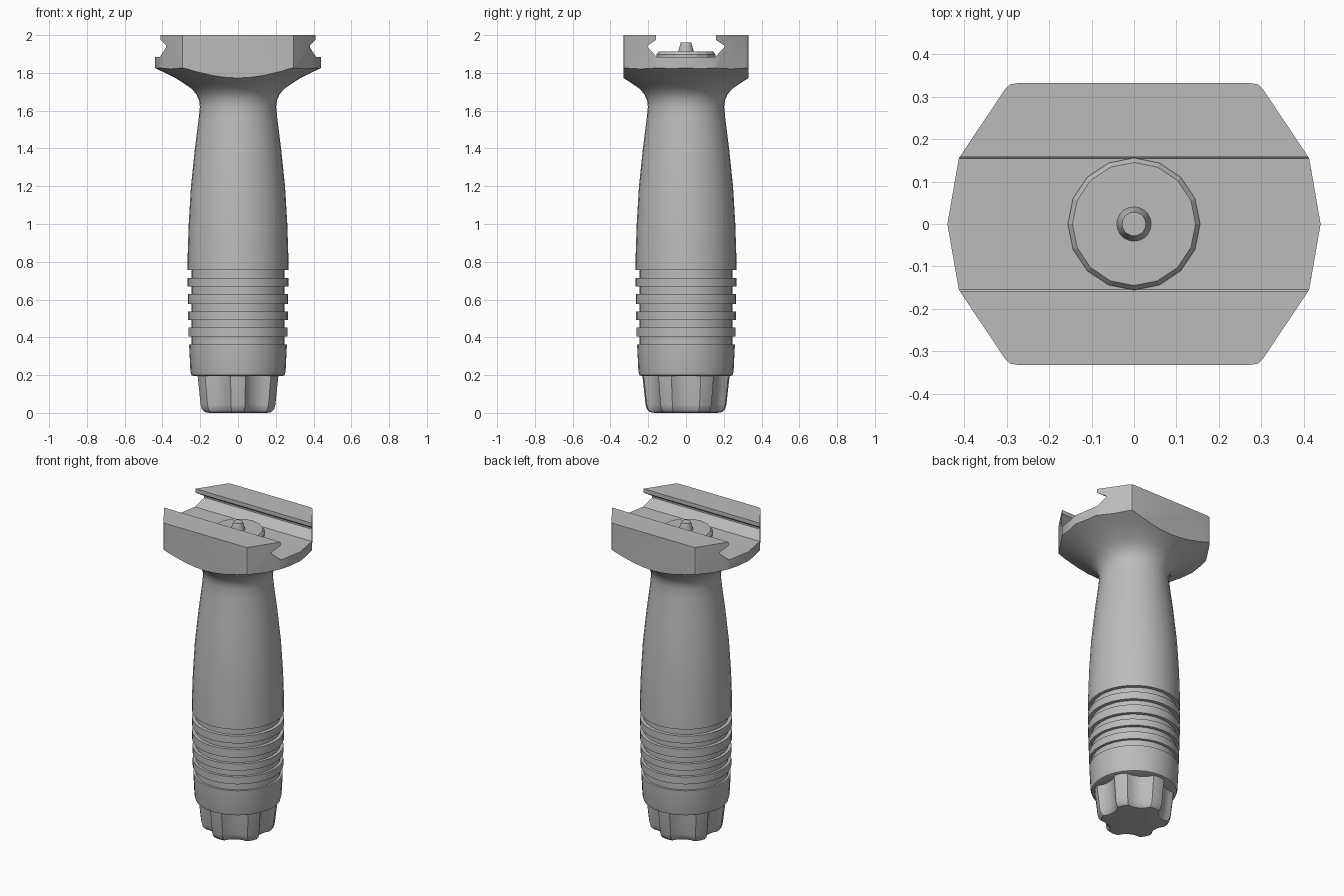
import bpy, bmesh, math

if "Cube" in bpy.data.objects:
    bpy.data.objects.remove(bpy.data.objects["Cube"])

grey = bpy.data.materials.new("grip_grey")
grey.diffuse_color = (0.5, 0.5, 0.5, 1)
grey.use_nodes = True
grey.node_tree.nodes["Principled BSDF"].inputs["Base Color"].default_value = grey.diffuse_color


def finish(name, bm, smooth=True):
    bmesh.ops.recalc_face_normals(bm, faces=bm.faces)
    me = bpy.data.meshes.new(name)
    bm.to_mesh(me)
    bm.free()
    me.materials.append(grey)
    ob = bpy.data.objects.new(name, me)
    bpy.context.collection.objects.link(ob)
    if smooth:
        shade(ob)
    return ob


def shade(ob):
    bpy.ops.object.select_all(action='DESELECT')
    ob.select_set(True)
    bpy.context.view_layer.objects.active = ob
    bpy.ops.object.shade_smooth_by_angle(angle=math.radians(32))


def loft(rings):
    """Skin a stack of closed rings and cap both ends."""
    bm = bmesh.new()
    loops = [[bm.verts.new(p) for p in ring] for ring in rings]
    n = len(loops[0])
    for a, b in zip(loops, loops[1:]):
        for i in range(n):
            j = (i + 1) % n
            bm.faces.new((a[i], a[j], b[j], b[i]))
    bm.faces.new(loops[0])
    bm.faces.new(loops[-1])
    return bm


def lathe(profile, sides):
    return loft([[(r * math.cos(2 * math.pi * i / sides),
                   r * math.sin(2 * math.pi * i / sides), z)
                  for i in range(sides)] for r, z in profile])


def boolean(ob, cutter, op):
    mod = ob.modifiers.new("cut", 'BOOLEAN')
    mod.operation, mod.object, mod.solver = op, cutter, 'EXACT'
    bpy.context.view_layer.objects.active = ob
    bpy.ops.object.modifier_apply(modifier=mod.name)
    bpy.data.objects.remove(cutter)


# Handle profile: base, ring grooves, swelling grip, flared neck
profile = [(0.235, 0.195), (0.247, 0.2), (0.252, 0.22), (0.259, 0.362)]
for lo, hi, r in ((0.405, 0.452, 0.262), (0.493, 0.536, 0.264),
                  (0.577, 0.63, 0.266), (0.668, 0.715, 0.267)):
    profile += [(0.245, profile[-1][1]), (0.245, lo), (r, lo), (r, hi)]
profile += [(0.245, 0.715), (0.245, 0.757), (0.267, 0.757), (0.266, 0.85),
            (0.261, 1.0), (0.249, 1.2), (0.228, 1.4), (0.209, 1.55),
            (0.202, 1.62), (0.206, 1.655), (0.222, 1.69), (0.25, 1.72),
            (0.29, 1.747), (0.33, 1.772), (0.385, 1.80), (0.44, 1.826),
            (0.55, 1.875), (0.55, 2.1)]
grip = finish("grip_body", lathe(profile, 32), False)

# Trim the flare to the six-sided mount outline
quarter = [(0.44, 0), (0.413, 0.155), (0.304, 0.318), (0.293, 0.329), (0.275, 0.332)]
half = quarter + [(-x, y) for x, y in reversed(quarter)]
outline = half + [(x, -y) for x, y in reversed(half[1:-1])]
prism = finish("outline_trim", loft([[(x, y, z) for x, y in outline] for z in (0.1, 2.0)]), False)
boolean(grip, prism, 'INTERSECT')

# Rail slot with V notches along x
side = [(0.155, 1.885), (0.203, 1.935), (0.203, 1.945), (0.158, 1.975), (0.158, 2.1)]
section = side + [(-y, z) for y, z in reversed(side)]
slot = finish("slot_cutter", loft([[(x, y, z) for y, z in section] for x in (-0.7, 0.7)]), False)
boolean(grip, slot, 'DIFFERENCE')
shade(grip)

# Locking disc and pin in the slot
finish("lock_disc", lathe([(0.156, 1.87), (0.156, 1.898), (0.145, 1.912)], 16), False)
finish("lock_pin", lathe([(0.042, 1.90), (0.04, 1.918), (0.028, 1.96)], 20))

# Fluted end cap: six scallops, ribs facing front and back
flute = [(-20, 0.985), (-14, 0.88), (-7, 0.83), (0, 0.815),
         (7, 0.83), (14, 0.88), (20, 0.985), (30, 1.0)]
rings = []
for r, z in ((0.165, 0), (0.19, 0.004), (0.207, 0.02), (0.214, 0.045), (0.231, 0.197)):
    ring = []
    for k in range(6):
        for deg, f in flute:
            a = math.radians(60 * k + deg)
            ring.append((r * f * math.cos(a), r * f * math.sin(a), z))
    rings.append(ring)
finish("end_cap", loft(rings))
